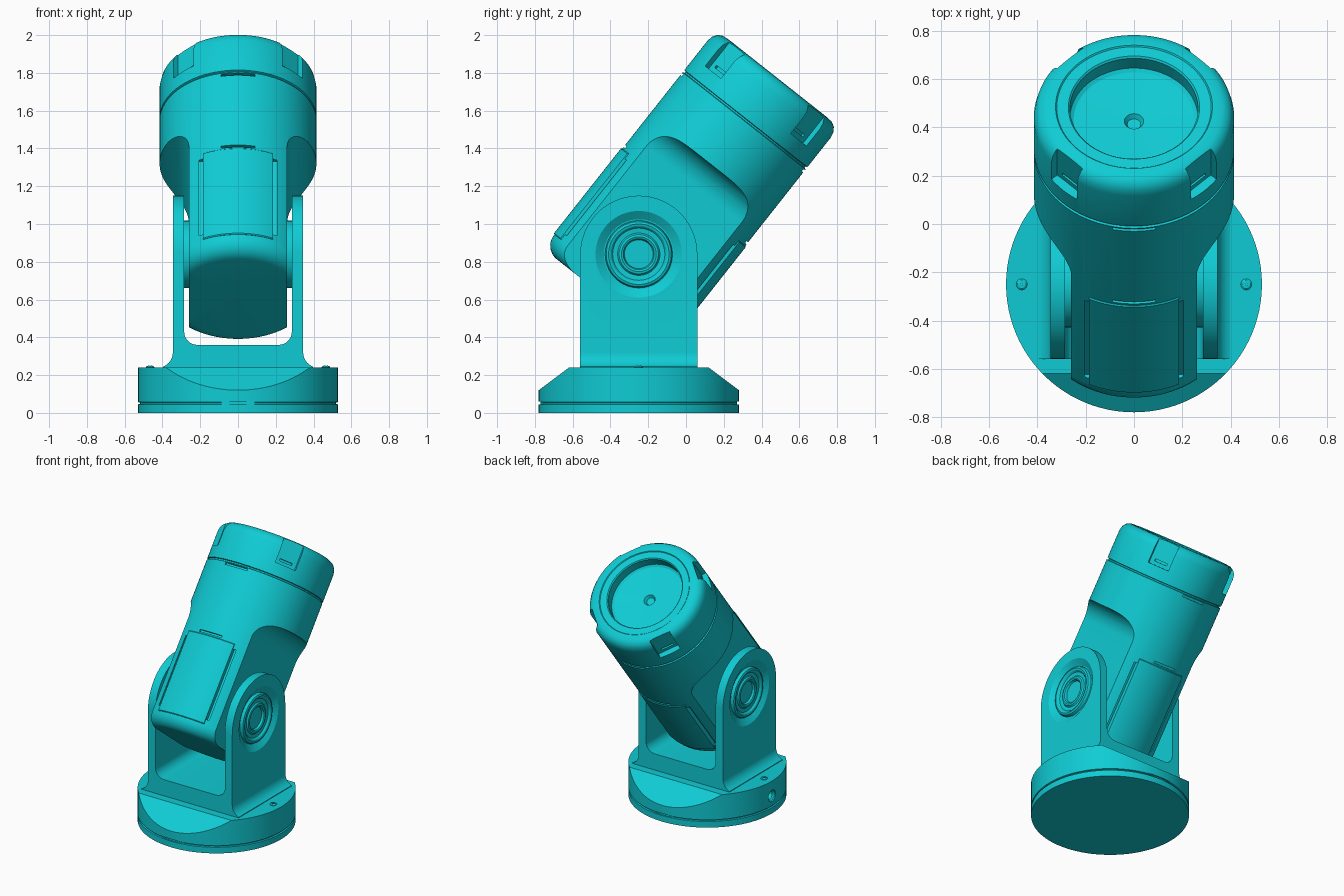
import bpy, bmesh
from math import sin, cos, pi, radians
from mathutils import Matrix, Vector

cube = bpy.data.objects.get("Cube")
if cube:
    bpy.data.objects.remove(cube, do_unlink=True)

PIVOT = Vector((0, -0.25, 0.84))
TILT = Matrix.Translation(PIVOT) @ Matrix.Rotation(radians(-38.3), 4, 'X')

teal = bpy.data.materials.new("bright teal")
teal.use_nodes = True
TEAL = (0.005, 0.6, 0.66, 1)
teal.diffuse_color = TEAL
teal.node_tree.nodes["Principled BSDF"].inputs["Base Color"].default_value = TEAL


def finish(name, bm):
    bmesh.ops.recalc_face_normals(bm, faces=bm.faces)
    mesh = bpy.data.meshes.new(name)
    bm.to_mesh(mesh)
    bm.free()
    mesh.materials.append(teal)
    ob = bpy.data.objects.new(name, mesh)
    bpy.context.collection.objects.link(ob)
    return ob


def lathe(name, profile, steps=96):
    """Spin (radius, height) points around z."""
    bm = bmesh.new()
    verts = [bm.verts.new((r, 0, z)) for r, z in profile]
    edges = [bm.edges.new(pair) for pair in zip(verts, verts[1:])]
    bmesh.ops.spin(bm, geom=verts + edges, cent=(0, 0, 0), axis=(0, 0, 1),
                   angle=2 * pi, steps=steps)
    bmesh.ops.remove_doubles(bm, verts=bm.verts, dist=1e-5)
    return finish(name, bm)


def prism(name, points, axis, lo, hi):
    """Extrude an outline along x or y."""
    bm = bmesh.new()
    place = {'x': lambda u, v: (lo, u, v), 'y': lambda u, v: (u, lo, v)}[axis]
    face = bm.faces.new([bm.verts.new(place(u, v)) for u, v in points])
    out = bmesh.ops.extrude_face_region(bm, geom=[face])
    step = Vector((hi - lo, 0, 0)) if axis == 'x' else Vector((0, hi - lo, 0))
    bmesh.ops.translate(bm, vec=step,
                        verts=[g for g in out["geom"] if isinstance(g, bmesh.types.BMVert)])
    return finish(name, bm)


def box(lo, hi, turn=0):
    """Box between two corners, turned about z."""
    lo, hi = Vector(lo), Vector(hi)
    bm = bmesh.new()
    bmesh.ops.create_cube(bm, size=1)
    bmesh.ops.scale(bm, vec=hi - lo, verts=bm.verts)
    bmesh.ops.translate(bm, vec=(lo + hi) / 2, verts=bm.verts)
    bmesh.ops.rotate(bm, cent=(0, 0, 0), matrix=Matrix.Rotation(turn, 3, 'Z'), verts=bm.verts)
    return finish("cutter", bm)


def carve(ob, cutter, operation='DIFFERENCE'):
    cutter.hide_render = True
    mod = ob.modifiers.new("carve", 'BOOLEAN')
    mod.operation, mod.solver, mod.object = operation, 'EXACT', cutter
    bpy.context.view_layer.objects.active = ob
    bpy.ops.object.modifier_apply(modifier=mod.name)
    bpy.data.objects.remove(cutter, do_unlink=True)


def move(ob, matrix):
    ob.data.transform(matrix)
    ob.data.update()
    return ob


def arc(cx, cy, r, a0, a1, n):
    angles = [radians(a0 + (a1 - a0) * i / n) for i in range(n + 1)]
    return [(cx + r * cos(a), cy + r * sin(a)) for a in angles]


# Round base with a thin shadow groove, sloped front and back
base = lathe("base", [(0, 0), (0.53, 0), (0.53, 0.045), (0.52, 0.048), (0.52, 0.054),
                      (0.53, 0.057), (0.53, 0.24), (0, 0.24)])
for s in (1, -1):
    carve(base, prism("cutter", [(s * 0.33, 0.27), (s * 0.57, 0.09), (s * 0.57, 0.27)],
                      'x', -1, 1))
    carve(base, box((-0.1, min(s * 0.52, s * 0.6), 0.045), (0.1, max(s * 0.52, s * 0.6), 0.06)))
# Cable hole on one side of the base
hole = lathe("cutter", [(0, 0.47), (0.03, 0.47), (0.03, 0.51), (0.042, 0.52),
                        (0.042, 0.6), (0, 0.6)], 32)
carve(base, move(hole, Matrix.Translation((0, 0, 0.13)) @ Matrix.Rotation(-pi / 2, 4, 'Y')))
move(base, Matrix.Translation((0, PIVOT.y, 0)))

# Base screws with crossed slots
for s, side in ((1, "left"), (-1, "right")):
    screw = lathe(side + "_base_screw", [(0, 0.235), (0.023, 0.235), (0.023, 0.243),
                                         (0.016, 0.249), (0, 0.251)], 24)
    for turn in (0, pi / 2):
        carve(screw, box((-0.017, -0.003, 0.244), (0.017, 0.003, 0.26), turn))
    move(screw, Matrix.Translation((s * 0.465, PIVOT.y, 0)))

# Yoke: a flared U, trimmed to rounded arm tops
half = [(0.4, 0.2)] + arc(0.425, 0.32, 0.08, 250, 180, 8) + [(0.345, 1.3), (0.285, 1.3)]
half += arc(0.215, 0.43, 0.07, 0, -90, 8)
yoke = prism("yoke", half + [(-x, z) for x, z in reversed(half)], 'y', -0.56, 0.06)
arm_side = [(-0.56, 0.1), (0.06, 0.1)] + arc(PIVOT.y, PIVOT.z, 0.31, 0, 180, 40)
carve(yoke, prism("cutter", arm_side, 'x', -0.6, 0.6), 'INTERSECT')

# Pivot knobs in tapered recesses
for s, side in ((1, "left"), (-1, "right")):
    turn = Matrix.Translation(PIVOT) @ Matrix.Rotation(s * pi / 2, 4, 'Y')
    recess = lathe("cutter", [(0, 0.315), (0.185, 0.315), (0.229, 0.345), (0.229, 0.4), (0, 0.4)])
    carve(yoke, move(recess, turn))
    knob = lathe(side + "_pivot_knob", [
        (0, 0.25), (0.178, 0.25), (0.178, 0.325), (0.172, 0.336), (0.16, 0.341), (0.148, 0.337),
        (0.138, 0.325), (0.112, 0.322), (0.104, 0.332), (0.092, 0.335), (0.082, 0.33),
        (0.076, 0.315), (0.02, 0.312), (0.012, 0.304), (0, 0.304)], 64)
    move(knob, turn)

# Lamp head: rounded closed end, ring groove, rounded rim and recessed lens
profile = [(0, -0.29)] + arc(0.325, -0.2, 0.09, -90, 0, 8)
profile += [(0.415, 0.9), (0.405, 0.903), (0.405, 0.912), (0.415, 0.915)]
profile += [(0.415, 1.115), (0.408, 1.146), (0.392, 1.17), (0.366, 1.184), (0.325, 1.187),
            (0.32, 1.182), (0.272, 1.182), (0.265, 1.175), (0.265, 1.11), (0.25, 1.1),
            (0.04, 1.09), (0.028, 1.07), (0, 1.068)]
head = lathe("lamp_head", profile, 128)

# Flat cheeks that scoop out to the full round body
for s in (1, -1):
    cheek = [(0.26, -0.5)] + arc(0.4, 0.47, 0.14, 180, 90, 12) + [(0.6, 0.61), (0.6, -0.5)]
    carve(head, prism("cutter", [(s * x, z) for x, z in cheek], 'y', -0.6, 0.6))

# Four grip notches in the rim, each with a thin slot
for k in range(4):
    a = pi / 4 + k * pi / 2
    carve(head, box((0.375, -0.075, 1.0), (0.6, 0.075, 1.3), a))
    carve(head, box((0.36, -0.045, 1.025), (0.6, 0.045, 1.04), a))

# Narrow slots and panel side grooves, front and back
for turn in (0, pi):
    for z in (0.395, 0.88):
        carve(head, box((-0.09, 0.392, z), (0.09, 0.6, z + 0.014), turn))
    for s in (1, -1):
        carve(head, box((s * 0.196 - 0.01, 0.35, -0.16), (s * 0.196 + 0.01, 0.6, 0.35), turn))
move(head, TILT)

# Slightly raised curved panels on the front and back of the head
panel = lathe("body_panels", [(0, -0.195), (0.416, -0.195), (0.421, -0.19), (0.421, 0.38),
                              (0.416, 0.385), (0, 0.385)], 128)
carve(panel, box((-0.186, -0.6, -0.4), (0.186, 0.6, 0.6)), 'INTERSECT')
move(panel, TILT)

# Smooth shading with crisp edges
bpy.ops.object.select_all(action='DESELECT')
for ob in bpy.context.collection.objects:
    if ob.type == 'MESH' and teal.name in ob.data.materials:
        ob.select_set(True)
        bpy.context.view_layer.objects.active = ob
bpy.ops.object.shade_smooth_by_angle(angle=radians(30))
